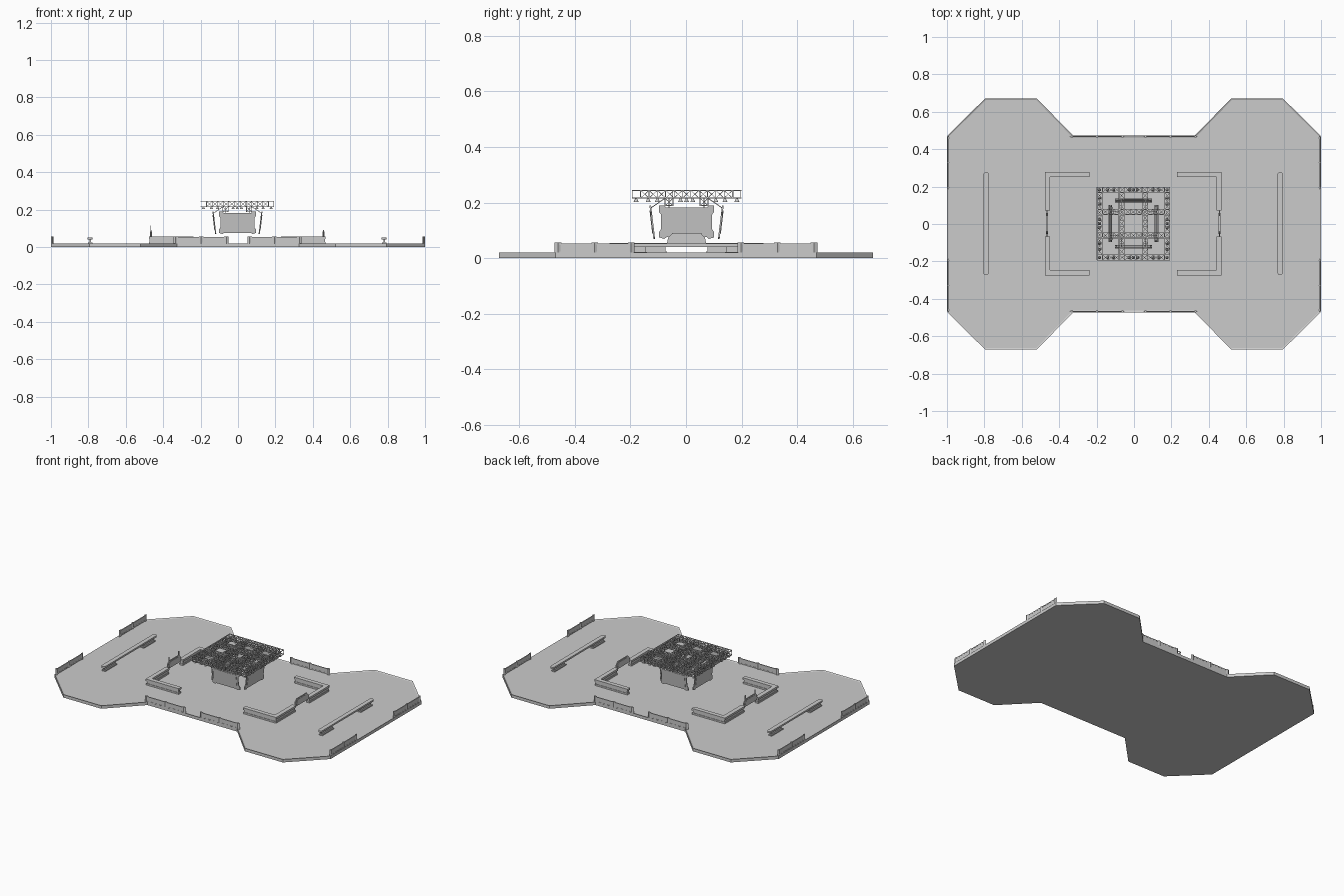
import bpy, bmesh, math
from mathutils import Vector, Matrix

if "Cube" in bpy.data.objects:
    bpy.data.objects.remove(bpy.data.objects["Cube"])

OX, OY = -0.004, 0.002          # furniture sits slightly off the platform centre
FLOOR = 0.016


def finish(name, bm):
    bmesh.ops.recalc_face_normals(bm, faces=bm.faces)
    me = bpy.data.meshes.new(name)
    bm.to_mesh(me)
    bm.free()
    ob = bpy.data.objects.new(name, me)
    bpy.context.collection.objects.link(ob)
    return ob


def box(bm, x0, x1, y0, y1, z0, z1):
    m = Matrix.Translation(((x0 + x1) / 2, (y0 + y1) / 2, (z0 + z1) / 2)) @ \
        Matrix.Diagonal((abs(x1 - x0), abs(y1 - y0), abs(z1 - z0), 1))
    bmesh.ops.create_cube(bm, size=1, matrix=m)


def bar(bm, p, q, t):
    p, q = Vector(p), Vector(q)
    d = q - p
    m = Matrix.Translation((p + q) / 2) @ d.to_track_quat('Z', 'Y').to_matrix().to_4x4() @ \
        Matrix.Diagonal((t, t, d.length, 1))
    bmesh.ops.create_cube(bm, size=1, matrix=m)


def prism(bm, pts, vec):
    """Extrude a 3D polygon along vec; returns the far cap."""
    f = bm.faces.new([bm.verts.new(p) for p in pts])
    r = bmesh.ops.extrude_face_region(bm, geom=[f], use_keep_orig=True)
    bmesh.ops.translate(bm, verts=[v for v in r['geom'] if isinstance(v, bmesh.types.BMVert)], vec=vec)
    return [g for g in r['geom'] if isinstance(g, bmesh.types.BMFace)][0]


# platform with a low raised rim
q = [(1, .47), (.795, .672), (.52, .672), (.325, .472)]
outline = q + [(-x, y) for x, y in reversed(q)]
outline += [(-x, -y) for x, y in outline]
bm = bmesh.new()
cap = prism(bm, [(x, y, 0) for x, y in outline], (0, 0, .02))
bmesh.ops.recalc_face_normals(bm, faces=bm.faces)
bmesh.ops.inset_region(bm, faces=[cap], thickness=.009)
bmesh.ops.translate(bm, verts=cap.verts, vec=(0, 0, FLOOR - .02))
finish("platform", bm)


# barriers: panel, top rail and diamond posts, along local x from a to b
def barrier(name, a, b, matrix):
    bm = bmesh.new()
    mid = (a + b) / 2
    posts = (a + .012, mid, b - .012)
    for s, e in zip(posts, posts[1:]):
        box(bm, s, e, -.002, .002, .022, .05)
        box(bm, s, e, -.003, .003, .047, .053)
        box(bm, s, e, -.003, .003, .018, .024)
    for p in posts:
        prism(bm, [(p - .012, 0, FLOOR), (p, -.006, FLOOR), (p + .012, 0, FLOOR), (p, .006, FLOOR)],
              (0, 0, .056 - FLOOR))
    bmesh.ops.transform(bm, matrix=matrix, verts=bm.verts)
    finish(name, bm)


for s in (-1, 1):
    for a, b in ((-.345, -.05), (.05, .34)):
        barrier("long_side_barrier", a, b, Matrix.Translation((0, s * .467, 0)))
    for a, b in ((-.472, -.185), (.185, .472)):
        barrier("end_barrier", a, b, Matrix.Translation((s * .993, 0, 0)) @ Matrix.Rotation(math.pi / 2, 4, 'Z'))


# L-shaped counters: plinth, recessed body, top slab
def ell(i, sx, sy, z):
    pts = [(.233 + i, .277 - i), (.473 - i, .277 - i), (.473 - i, .07 + i),
           (.445 + i, .07 + i), (.445 + i, .249 + i), (.233 + i, .249 + i)]
    return [(sx * x + OX, sy * y + OY, z) for x, y in pts]


for sx in (-1, 1):
    for sy in (-1, 1):
        bm = bmesh.new()
        for i, z0, z1 in ((.002, FLOOR, .026), (.005, .026, .042), (0, .042, .055)):
            prism(bm, ell(i, sx, sy, z0), (0, 0, z1 - z0))
        finish("corner_counter", bm)

    # low screen in the gap between counters
    half = [(.066, .042), (.07, .055), (.066, .075), (.05, .09)]
    shape = half + [(-y, z) for y, z in reversed(half)]
    x = sx * .462 + OX
    bm = bmesh.new()
    prism(bm, [(x - .003, y + OY, z) for y, z in shape], (.006, 0, 0))
    inner = [(y * .8, .066 + (z - .066) * .7) for y, z in shape]
    prism(bm, [(x - .005, y + OY, z) for y, z in inner], (.010, 0, 0))
    finish("low_screen", bm)
    bm = bmesh.new()
    for y in (-.05, .05):
        box(bm, x - .002, x + .002, y - .003 + OY, y + .003 + OY, .085, .115 if sx < 0 else .09)
    finish("low_screen_post", bm)

    # long bench with rounded ends
    bm = bmesh.new()
    cx = sx * .786 + OX - .001
    ends = [(.014 * math.cos(a), .262 + .014 * math.sin(a)) for a in (k * math.pi / 6 for k in range(7))]
    top = ends + [(-x, -y) for x, y in ends]
    prism(bm, [(cx + x, y + OY, .041) for x, y in top], (0, 0, .011))
    for y in (-.2, .2):
        box(bm, cx - .004, cx + .004, y - .055, y + .055, FLOOR, .042)
        box(bm, cx - .012, cx + .012, y - .06, y + .06, FLOOR, .023)
    finish("bench", bm)

# four tilted hanging screens with flared corners
half = [(.074, .183), (.08, .19), (.099, .19), (.099, .166), (.091, .156), (.091, .105),
        (.099, .094), (.099, .075), (.08, .069), (.072, .076)]
shape = half + [(-x, z) for x, z in reversed(half)]


def out(z):
    return -.119 - (z - .069) * .12


for k in range(4):
    bm = bmesh.new()
    rim = prism(bm, [(x, out(z), z) for x, z in shape], (0, .006, 0))
    panel = [(x, z) for x, z in ((-.08, .088), (.08, .088), (.08, .172), (-.08, .172))]
    prism(bm, [(x, out(z) - .002, z) for x, z in panel], (0, .004, 0))
    for x in (-.063, .063):
        bar(bm, (x, out(.18) + .003, .18), (x, -.078, .215), .003)
    m = Matrix.Translation((OX + .001, OY, 0)) @ Matrix.Rotation(k * math.pi / 2, 4, 'Z')
    bmesh.ops.transform(bm, matrix=m, verts=bm.verts)
    finish("hanging_screen", bm)


# box trusses: four chords, cross frames and X bracing
def truss(bm, c, horizontal, n=13, L=.195, w=.014, z0=.216, z1=.244):
    def P(t, s, z):
        return (t + OX + .001, c + s + OY, z) if horizontal else (c + s + OX + .001, t + OY, z)
    for s in (-w, w):
        for z in (z0, z1):
            bar(bm, P(-L, s, z), P(L, s, z), .0036)
    for i in range(n + 1):
        t = -L + 2 * L * i / n
        u = t + 2 * L / n
        for s in (-w, w):
            bar(bm, P(t, s, z0), P(t, s, z1), .002)
            if 0 < i < n - 1:
                bar(bm, P(t, s, z0), P(u, s, z1), .002)
                bar(bm, P(t, s, z1), P(u, s, z0), .002)
        for z in (z0, z1):
            bar(bm, P(t, -w, z), P(t, w, z), .002)
            if 0 < i < n - 1:
                bar(bm, P(t, -w, z), P(u, w, z), .002)
                bar(bm, P(t, w, z), P(u, -w, z), .002)


bm = bmesh.new()
for c in (-.181, -.063, .063, .181):
    for h in (True, False):
        truss(bm, c, h)
finish("ceiling_truss", bm)

# short drop frames under the truss crossings
bm = bmesh.new()
for sx in (-.063, .063):
    for sy in (-.063, .063):
        c = [(sx + a * .014 + OX, sy + b * .014 + OY) for a, b in ((-1, -1), (1, -1), (1, 1), (-1, 1))]
        for (x, y), (u, v) in zip(c, c[1:] + c[:1]):
            bar(bm, (x, y, .188), (x, y, .216), .0036)
            bar(bm, (x, y, .189), (u, v, .189), .0036)
            bar(bm, (x, y, .189), (u, v, .215), .002)
            bar(bm, (u, v, .189), (x, y, .215), .002)
finish("drop_frame", bm)

# spotlights below the outer trusses
bm = bmesh.new()
for t in (-.181, -.138, -.105, -.022, 0, .022, .105, .138):
    for k in range(4):
        m = Matrix.Translation((OX, OY, 0)) @ Matrix.Rotation(k * math.pi / 2, 4, 'Z')
        bmesh.ops.create_cone(bm, cap_ends=True, segments=10, radius1=.009, radius2=.003, depth=.012,
                              matrix=m @ Matrix.Translation((t, -.181, .209)))
finish("spotlights", bm)
